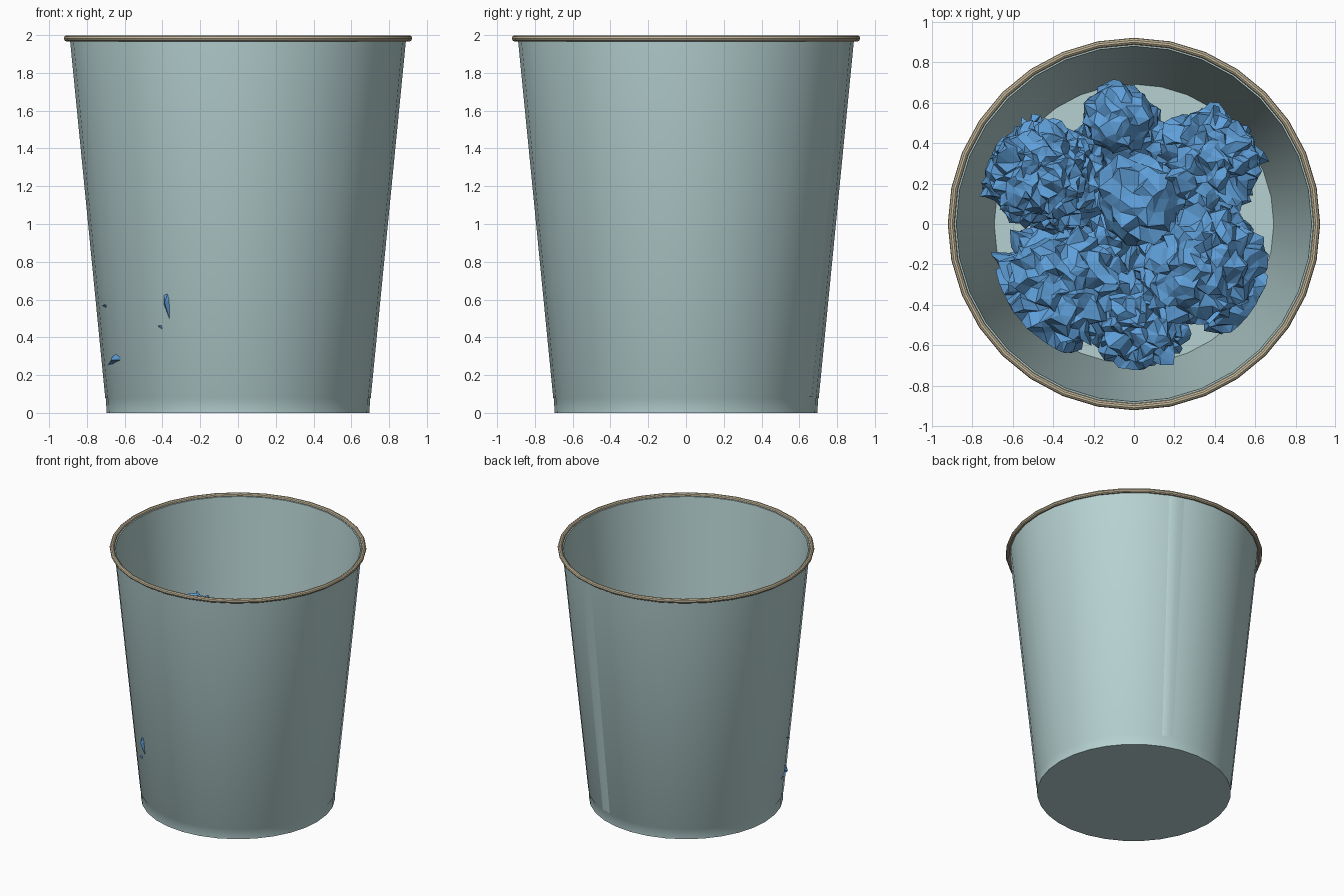
import bpy, bmesh, math, random
from mathutils import Vector, noise

if "Cube" in bpy.data.objects:
    bpy.data.objects.remove(bpy.data.objects["Cube"], do_unlink=True)

random.seed(7)
SEGMENTS = 32


def make_material(name, rgb):
    mat = bpy.data.materials.new(name)
    mat.use_nodes = True
    mat.diffuse_color = (*rgb, 1)
    mat.node_tree.nodes["Principled BSDF"].inputs["Base Color"].default_value = (*rgb, 1)
    return mat


BIN = make_material("pale grey green", (0.47, 0.64, 0.64))
RIM = make_material("beige", (0.56, 0.48, 0.33))
PAPER = make_material("blue paper", (0.115, 0.35, 0.70))


def add_object(name, bm, mat, smooth=False):
    bmesh.ops.recalc_face_normals(bm, faces=bm.faces[:])
    mesh = bpy.data.meshes.new(name)
    bm.to_mesh(mesh)
    bm.free()
    mesh.materials.append(mat)
    obj = bpy.data.objects.new(name, mesh)
    bpy.context.collection.objects.link(obj)
    if smooth:
        bpy.ops.object.select_all(action='DESELECT')
        obj.select_set(True)
        bpy.context.view_layer.objects.active = obj
        bpy.ops.object.shade_smooth_by_angle(angle=math.radians(35))
    return obj


def lathe(name, profile, mat, closed=False):
    """Spin an (r, z) profile around the z axis."""
    bm = bmesh.new()
    verts = [bm.verts.new((r, 0, z)) for r, z in profile]
    pairs = list(zip(verts, verts[1:]))
    if closed:
        pairs.append((verts[-1], verts[0]))
    edges = [bm.edges.new(p) for p in pairs]
    bmesh.ops.spin(bm, geom=verts + edges, cent=(0, 0, 0), axis=(0, 0, 1),
                   angle=math.tau, steps=SEGMENTS, use_duplicate=False)
    bmesh.ops.remove_doubles(bm, verts=bm.verts[:], dist=0.0005)
    return add_object(name, bm, mat, smooth=True)


def wall_radius(z):
    return 0.703 + 0.187 * (z - 0.08) / 1.9


# Tapered bin with a flat base and a narrow foot band
lathe("bin_body", [(0, 0), (0.696, 0), (0.699, 0.073), (0.703, 0.08), (0.89, 1.98),
                   (0.880, 1.98), (0.692, 0.08), (0, 0.08)], BIN)

# Rolled rim
lathe("rolled_rim", [(0.905 + 0.017 * math.cos(a * math.tau / 10),
                      1.983 + 0.017 * math.sin(a * math.tau / 10)) for a in range(10)],
      RIM, closed=True)

# Overlapping sheet seam at the back
bm = bmesh.new()
rows = []
for z in (0.085, 1.965):
    rows.append([bm.verts.new(((wall_radius(z) + off) * math.cos(math.radians(a)),
                               (wall_radius(z) + off) * math.sin(math.radians(a)), z))
                 for a, off in ((66, -0.004), (67.5, 0.003), (71, 0.002), (74, -0.004))])
for i in range(3):
    bm.faces.new((rows[0][i], rows[0][i + 1], rows[1][i + 1], rows[1][i]))
add_object("wall_seam", bm, BIN, smooth=True)


def paper_ball(index, centre, radius):
    """Crumpled sphere: creases at cell borders, random folds, kept inside the bin."""
    bm = bmesh.new()
    bmesh.ops.create_icosphere(bm, subdivisions=4 if radius > 0.25 else 3, radius=1)
    offset = Vector((index * 7.3, index * 3.1, index * 5.7))
    for v in bm.verts:
        d = v.co.normalized()
        dist = noise.voronoi(d * 2.4 + offset)[0]
        crease = min(dist[1] - dist[0], 0.6)
        fine = noise.noise(d * 5 + offset)
        scale = 0.84 + 0.26 * crease + 0.16 * fine
        if random.random() < 0.03:
            scale += 0.10
        jitter = Vector([random.uniform(-0.05, 0.05) for _ in range(3)])
        twist = noise.noise_vector(d * 3 + offset) * 0.14
        p = Vector(centre) + (d * scale + jitter + twist) * radius
        p.z = max(p.z, 0.09)
        limit = wall_radius(p.z) - 0.025
        flat = math.hypot(p.x, p.y)
        if flat > limit:
            p.x *= limit / flat
            p.y *= limit / flat
        v.co = p
    add_object(f"paper_ball_{index:02d}", bm, PAPER)


# Heap of crumpled paper: x, y, z, radius
balls = [
    (-0.50, 0.26, 1.10, 0.27), (-0.08, 0.53, 0.95, 0.19), (0.36, 0.31, 0.80, 0.28),
    (0.03, 0.12, 0.85, 0.24), (-0.37, -0.31, 0.50, 0.34), (0.32, -0.18, 0.74, 0.33),
    (0.02, -0.46, 0.48, 0.27), (0.48, -0.36, 0.42, 0.22), (0.00, 0.00, 0.37, 0.28),
    (0.34, 0.26, 0.35, 0.27), (-0.38, 0.22, 0.62, 0.28), (-0.06, 0.45, 0.45, 0.23),
    (-0.30, 0.15, 0.32, 0.24),
]
for n, (x, y, z, r) in enumerate(balls, 1):
    paper_ball(n, (x, y, z), r)

# Paper corners poking through the front wall: outlines in x, z
corners = [
    [(-0.395, 0.63), (-0.375, 0.635), (-0.365, 0.60), (-0.362, 0.485), (-0.395, 0.57)],
    [(-0.425, 0.465), (-0.405, 0.465), (-0.40, 0.44)],
    [(-0.70, 0.245), (-0.67, 0.25), (-0.645, 0.27), (-0.62, 0.28), (-0.62, 0.295),
     (-0.65, 0.315), (-0.67, 0.30), (-0.665, 0.275)],
    [(-0.71, 0.575), (-0.695, 0.57), (-0.70, 0.555)],
]
for n, outline in enumerate(corners, 1):
    bm = bmesh.new()

    def on_wall(x, z, lift):
        a = math.acos(max(-1, x / wall_radius(z)))
        r = wall_radius(z) + lift
        return bm.verts.new((r * math.cos(a), -r * math.sin(a), z))

    ring = [on_wall(x, z, -0.006) for x, z in outline]
    tip = on_wall(sum(p[0] for p in outline) / len(outline),
                  sum(p[1] for p in outline) / len(outline), 0.02)
    for i, v in enumerate(ring):
        bm.faces.new((v, ring[(i + 1) % len(ring)], tip))
    add_object(f"paper_corner_{n}", bm, PAPER)
